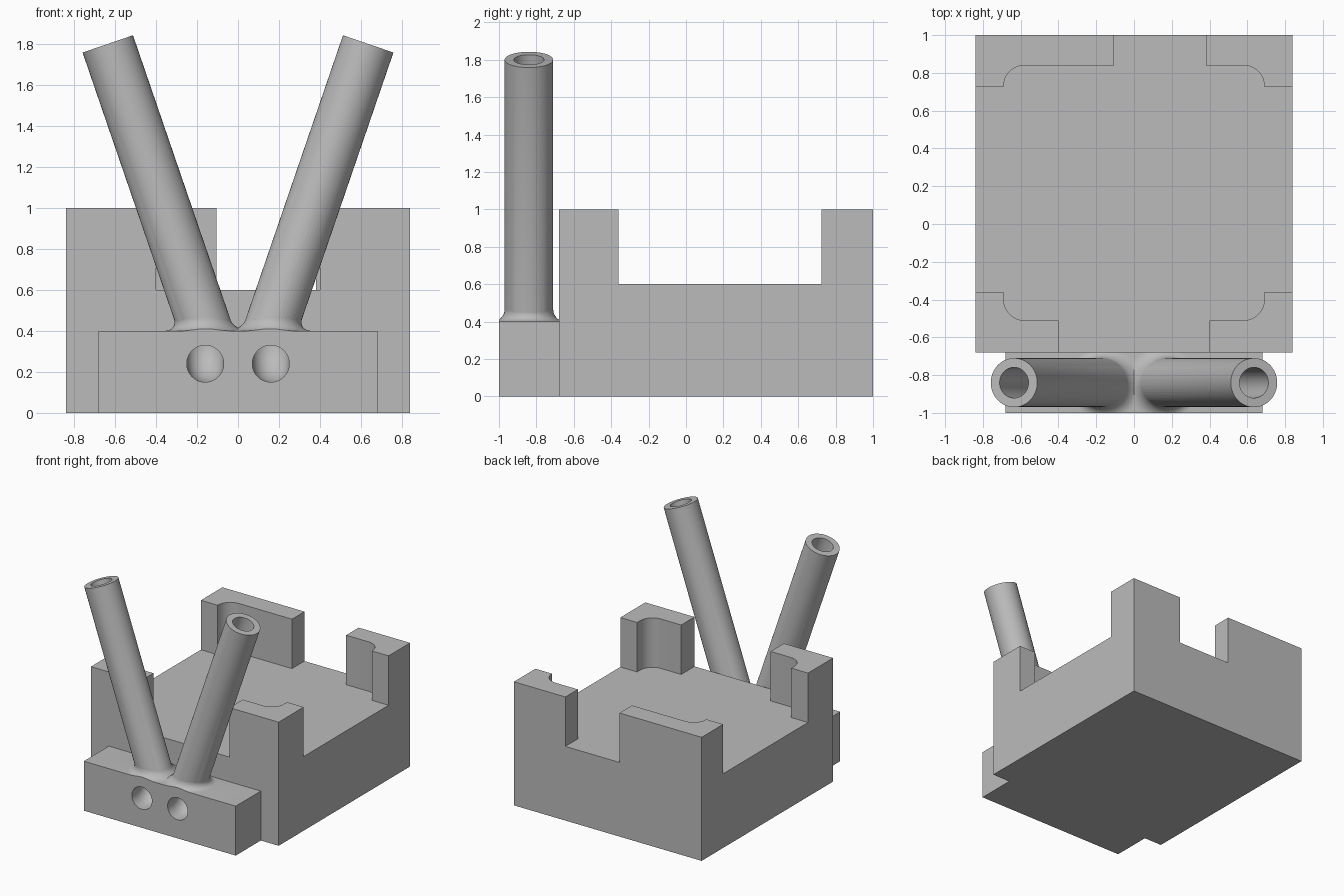
import bpy, bmesh
from math import pi, sin, cos
from mathutils import Vector, Quaternion

if "Cube" in bpy.data.objects:
    bpy.data.objects.remove(bpy.data.objects["Cube"])

grey = bpy.data.materials.new("plain grey")
grey.use_nodes = True
grey.diffuse_color = (0.5, 0.5, 0.5, 1)
grey.node_tree.nodes["Principled BSDF"].inputs["Base Color"].default_value = (0.5, 0.5, 0.5, 1)


def finish(name, bm):
    bmesh.ops.recalc_face_normals(bm, faces=bm.faces)
    mesh = bpy.data.meshes.new(name)
    bm.to_mesh(mesh)
    bm.free()
    mesh.materials.append(grey)
    obj = bpy.data.objects.new(name, mesh)
    bpy.context.collection.objects.link(obj)
    return obj


def loft(name, rings):
    """Closed solid through a list of equal-length point rings."""
    bm = bmesh.new()
    loops = [[bm.verts.new(p) for p in ring] for ring in rings]
    n = len(loops[0])
    for a, b in zip(loops, loops[1:]):
        for i in range(n):
            j = (i + 1) % n
            bm.faces.new((a[i], a[j], b[j], b[i]))
    bm.faces.new(loops[0])
    bm.faces.new(loops[-1])
    return finish(name, bm)


def prism(name, outline, z0, z1):
    return loft(name, [[(x, y, z) for x, y in outline] for z in (z0, z1)])


def box(name, x0, x1, y0, y1, z0, z1):
    return prism(name, [(x0, y0), (x1, y0), (x1, y1), (x0, y1)], z0, z1)


def sweep(name, path, radii, n=48):
    """Round rod along a path, rings carried without twist."""
    path = [Vector(p) for p in path]
    rings, turn, old = [], Quaternion(), Vector((0, 0, 1))
    for i, p in enumerate(path):
        before = (p - path[i - 1]).normalized() if i else Vector()
        after = (path[i + 1] - p).normalized() if i + 1 < len(path) else Vector()
        t = (before + after).normalized()
        turn = old.rotation_difference(t) @ turn
        old = t
        rings.append([p + turn @ Vector((radii[i] * cos(2 * pi * k / n),
                                         radii[i] * sin(2 * pi * k / n), 0)) for k in range(n)])
    return loft(name, rings)


def combine(obj, tool, operation):
    mod = obj.modifiers.new("cut", "BOOLEAN")
    mod.operation, mod.object, mod.solver = operation, tool, "EXACT"
    bpy.context.view_layer.update()
    graph = bpy.context.evaluated_depsgraph_get()
    mesh = bpy.data.meshes.new_from_object(obj.evaluated_get(graph))
    obj.modifiers.clear()
    obj.data = mesh
    bpy.data.objects.remove(tool)


# Tray: solid block with a round-cornered pocket and a gap in every wall
tray = box("tray", -0.84, 0.84, -0.68, 1, 0, 1)
r = 0.11
outline = []
for k, (cx, cy) in enumerate([(0.69 - r, 0.84 - r), (r - 0.69, 0.84 - r),
                              (r - 0.69, r - 0.51), (0.69 - r, r - 0.51)]):
    for s in range(13):
        a = (k + s / 12) * pi / 2
        outline.append((cx + r * cos(a), cy + r * sin(a)))
combine(tray, prism("pocket", outline, 0.6, 1.2), "DIFFERENCE")
combine(tray, box("side_gaps", -1, 1, -0.36, 0.725, 0.6, 1.2), "DIFFERENCE")
combine(tray, box("front_gap", -0.4, 0.4, -0.8, 0, 0.6, 1.2), "DIFFERENCE")
combine(tray, box("back_gap", -0.105, 0.38, 0, 1.2, 0.6, 1.2), "DIFFERENCE")

# Tube block: front bar, flared collars and two leaning tubes
block = box("tube_block", -0.68, 0.68, -1, -0.68, 0, 0.4)
MID, LEAN, FILLET, TUBE = -0.84, 0.343, 0.065, 0.13


def axis(side, z):
    return Vector((side * (0.155 + LEAN * (z - 0.4)), MID, z))


for side in (-1, 1):
    # Collar with a concave flare, trimmed to the bar's depth
    steps = [(0.36, TUBE + FILLET)]
    for s in range(9):
        a = pi / 2 * (1 - s / 8)
        steps.append((0.4 + FILLET * (1 - sin(a)), TUBE + FILLET * (1 - cos(a))))
    rings = []
    for z, rad in steps:
        c = axis(side, z)
        rings.append([c + Vector((1.04 * rad * cos(2 * pi * k / 48),
                                  rad * sin(2 * pi * k / 48), 0)) for k in range(48)])
    collar = loft("collar", rings)
    combine(collar, box("trim", -0.6, 0.6, -1, -0.68, 0.3, 0.6), "INTERSECT")
    combine(block, collar, "UNION")
    combine(block, sweep("tube", [axis(side, 0.33), axis(side, 1.8)], [TUBE, TUBE]), "UNION")

for side in (-1, 1):
    # Bore: enters the bar's front, bends upward and runs out of the tube's top
    x = side * 0.16
    path = [(x, -1.1, 0.24)]
    for s in range(9):
        a = pi / 2 * s / 8
        path.append((x, MID - 0.1 + 0.1 * sin(a), 0.34 - 0.1 * cos(a)))
    path += [axis(side, 0.46), axis(side, 2)]
    combine(block, sweep("bore", path, [0.09] * 10 + [0.081] * 2), "DIFFERENCE")

# Smooth shading on the round parts, sharp edges kept
for obj in (tray, block):
    bpy.ops.object.select_all(action="DESELECT")
    obj.select_set(True)
    bpy.context.view_layer.objects.active = obj
    bpy.ops.object.shade_smooth_by_angle(angle=0.5)
